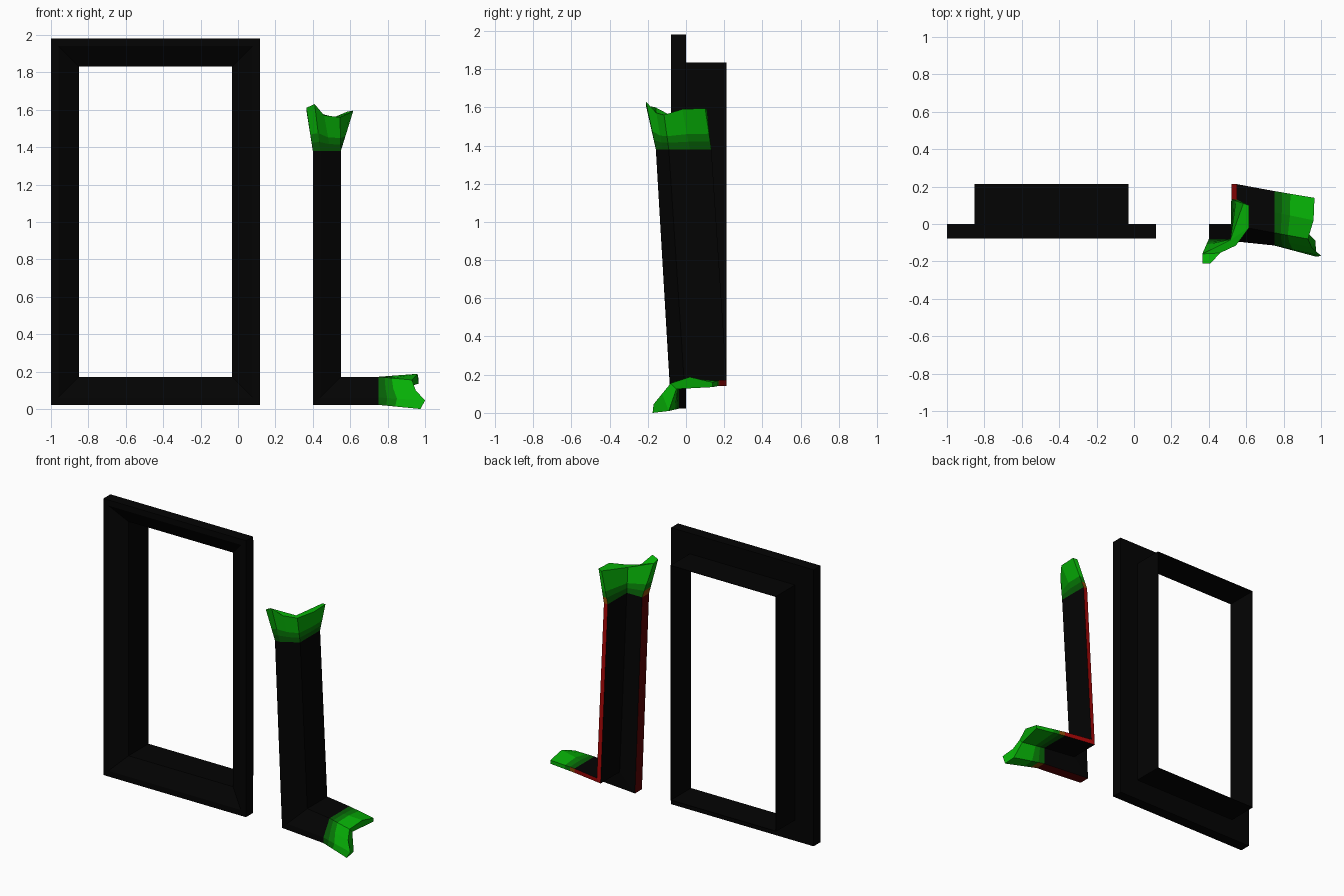
import bpy, bmesh
from mathutils import Vector

if "Cube" in bpy.data.objects:
    bpy.data.objects.remove(bpy.data.objects["Cube"])


def material(name, r, g, b):
    m = bpy.data.materials.new(name)
    m.use_nodes = True
    m.diffuse_color = (r, g, b, 1)
    node = next(n for n in m.node_tree.nodes if n.type == 'BSDF_PRINCIPLED')
    node.inputs["Base Color"].default_value = (r, g, b, 1)
    node.inputs["Roughness"].default_value = 0.8
    return m


black = material("black", 0.001, 0.001, 0.001)
red = material("red", 0.37, 0.002, 0.002)
dark_red = material("dark_red", 0.1, 0.001, 0.001)
brown = material("orange_brown", 0.25, 0.07, 0.002)
dark = material("dark_green", 0.002, 0.11, 0.002)
mid = material("mid_green", 0.002, 0.2, 0.002)
bright = material("bright_green", 0.002, 0.43, 0.002)


def finish(bm, name, mats):
    bmesh.ops.remove_doubles(bm, verts=bm.verts, dist=0.0005)
    bmesh.ops.recalc_face_normals(bm, faces=bm.faces)
    mesh = bpy.data.meshes.new(name)
    bm.to_mesh(mesh)
    bm.free()
    for m in mats:
        mesh.materials.append(m)
    obj = bpy.data.objects.new(name, mesh)
    bpy.context.collection.objects.link(obj)
    return obj


def bridge(bm, ring_a, ring_b, pick):
    n = len(ring_a)
    for i in range(n):
        j = (i + 1) % n
        f = bm.faces.new((ring_a[i], ring_a[j], ring_b[j], ring_b[i]))
        f.material_index = pick(i)


FRONT, BACK, WIDTH = -0.078, 0.213, 0.15
INNER = -0.01    # the front face slopes back to here at the opening

# Window frame: a sloped flange and thin sleeve swept with mitred corners
x0, x1, z0, z1 = -1.0, 0.117, 0.022, 1.98
skin = WIDTH - 0.004
frame_profile = [(0, FRONT), (0.04, FRONT), (WIDTH, INNER), (WIDTH, BACK),
                 (skin, BACK), (skin, 0), (0, 0)]
bm = bmesh.new()
rings = []
for x, z, dx, dz in [(x0, z0, 1, 1), (x1, z0, -1, 1), (x1, z1, -1, -1), (x0, z1, 1, -1)]:
    rings.append([bm.verts.new((x + dx * a, y, z + dz * a)) for a, y in frame_profile])
for k in range(4):
    bridge(bm, rings[k], rings[(k + 1) % 4], lambda i: 0)
finish(bm, "window_frame", [black])

# Corner piece: the same profile with a thicker sleeve, two legs meeting in a mitre
sleeve = 0.12
profile = [(0, FRONT), (0.04, FRONT), (0.095, -0.044), (WIDTH, INNER), (WIDTH, 0.1),
           (WIDTH, BACK), (sleeve, BACK), (sleeve, 0), (0, 0)]
SLEEVE_EDGE, FLANGE_EDGE = 5, 8
CORNER = Vector((0.4, 0, 0.022))

# Torn outer end of each leg, in profile order
upright_tip = [(0.365, -0.21, 1.61), (0.41, -0.21, 1.63), (0.46, -0.155, 1.57),
               (0.545, -0.115, 1.56), (0.615, -0.02, 1.59), (0.615, 0.1, 1.595),
               (0.585, 0.11, 1.59), (0.515, -0.085, 1.56), (0.365, -0.16, 1.6)]
sill_tip = [(0.975, -0.175, 0.0), (1.0, -0.17, 0.045), (0.95, -0.125, 0.1),
            (0.93, -0.08, 0.155), (0.96, 0.02, 0.188), (0.965, 0.14, 0.16),
            (0.965, 0.14, 0.135), (0.93, -0.05, 0.125), (0.97, -0.09, 0.01)]

bm = bmesh.new()


def leg(upright, end, shift, tip, bands):
    start = [CORNER + Vector((a, y, a)) for a, y in profile]
    if upright:
        base = [Vector((CORNER.x + a, y + shift, end)) for a, y in profile]
    else:
        base = [Vector((end, y + shift, CORNER.z + a)) for a, y in profile]
    rows = [start, base]
    for t in bands + (1,):
        rows.append([p.lerp(Vector(q), t) for p, q in zip(base, tip)])
    rings = [[bm.verts.new(p) for p in row] for row in rows]
    # Body colours, then the green bands towards the torn end
    for k, (face, edge, lip) in enumerate([(0, 1, 2), (4, 3, 3), (5, 5, 5), (6, 6, 6)]):
        cut = {SLEEVE_EDGE: edge, FLANGE_EDGE: lip}
        bridge(bm, rings[k], rings[k + 1], lambda i: cut.get(i, face))
    # Closed tip
    last = rings[-1]
    for quad in [(0, 1, 2, 8), (2, 3, 7, 8), (3, 4, 7), (4, 5, 6, 7)]:
        bm.faces.new([last[i] for i in quad]).material_index = 6


leg(True, 1.38, -0.08, upright_tip, (0.19, 0.38))
leg(False, 0.75, -0.037, sill_tip, (0.19, 0.4))
finish(bm, "corner_section", [black, red, dark_red, brown, dark, mid, bright])
